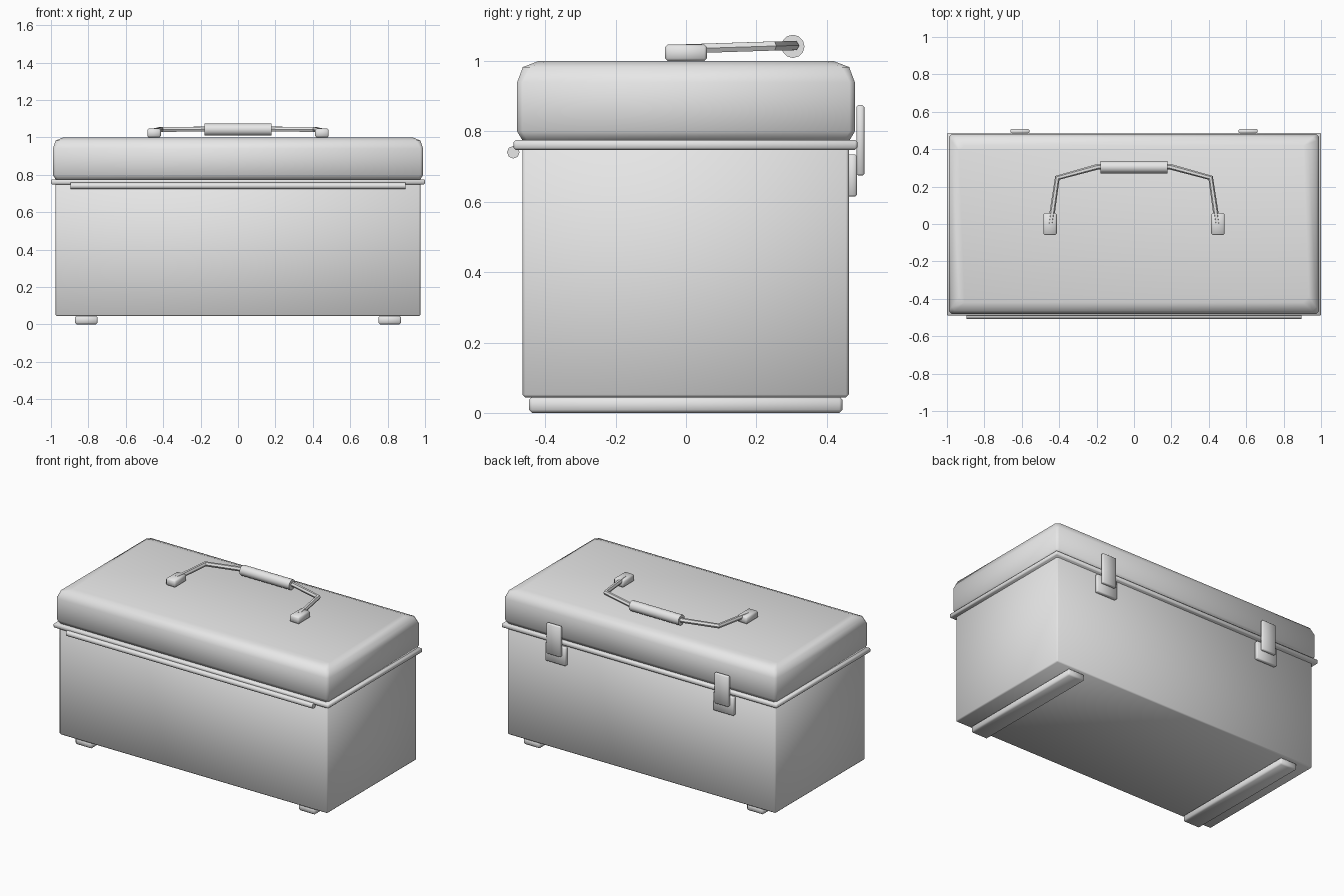
import bpy, bmesh, math
from mathutils import Matrix

if "Cube" in bpy.data.objects:
    bpy.data.objects.remove(bpy.data.objects["Cube"])

grey = bpy.data.materials.new("plain grey")
grey.diffuse_color = (0.8, 0.8, 0.8, 1)
grey.use_nodes = True
grey.node_tree.nodes["Principled BSDF"].inputs["Base Color"].default_value = grey.diffuse_color


def finish(bm, name, angle):
    bmesh.ops.recalc_face_normals(bm, faces=bm.faces)
    me = bpy.data.meshes.new(name)
    bm.to_mesh(me)
    bm.free()
    me.materials.append(grey)
    ob = bpy.data.objects.new(name, me)
    bpy.context.collection.objects.link(ob)
    smooth(ob, angle)
    return ob


def smooth(ob, angle):
    bpy.ops.object.select_all(action='DESELECT')
    ob.select_set(True)
    bpy.context.view_layer.objects.active = ob
    bpy.ops.object.shade_smooth_by_angle(angle=math.radians(angle))


def box(name, x, y, z, bevel):
    """Chamfered box from (min, max) pairs."""
    bm = bmesh.new()
    bmesh.ops.create_cube(bm, size=1)
    for v in bm.verts:
        for i, (lo, hi) in enumerate((x, y, z)):
            v.co[i] = lo if v.co[i] < 0 else hi
    bmesh.ops.bevel(bm, geom=bm.edges[:], offset=bevel, segments=1, affect='EDGES')
    return finish(bm, name, 60)


def rod_x(name, half, y, z, r, sides):
    """Cylinder along x."""
    bm = bmesh.new()
    m = Matrix.Translation((0, y, z)) @ Matrix.Rotation(math.pi / 2, 4, 'Y')
    bmesh.ops.create_cone(bm, cap_ends=True, segments=sides, radius1=r, radius2=r,
                          depth=2 * half, matrix=m)
    return finish(bm, name, 50)


# Main case and the rim under the lid
box("body", (-0.975, 0.975), (-0.465, 0.463), (0.044, 0.76), 0.008)
box("rim", (-1.0, 1.0), (-0.49, 0.487), (0.748, 0.776), 0.006)

# Lid: stacked chamfered rectangles, rounded over at the top
bm = bmesh.new()
rings = []
for z, hx, hy, c in ((0.77, 0.972, 0.462, 0.015), (0.80, 0.99, 0.48, 0.015),
                     (0.94, 0.99, 0.48, 0.015), (0.983, 0.975, 0.464, 0.02),
                     (1.0, 0.935, 0.42, 0.03)):
    pts = [(hx, hy - c), (hx - c, hy), (c - hx, hy), (-hx, hy - c),
           (-hx, c - hy), (c - hx, -hy), (hx - c, -hy), (hx, c - hy)]
    rings.append([bm.verts.new((px, py, z)) for px, py in pts])
for a, b in zip(rings, rings[1:]):
    for i in range(8):
        j = (i + 1) % 8
        bm.faces.new((a[i], a[j], b[j], b[i]))
bm.faces.new(rings[0])
bm.faces.new(rings[-1])
finish(bm, "lid", 60)

# Hinge bar along the front
rod_x("hinge", 0.895, -0.491, 0.741, 0.018, 8)

# Feet, latches and handle mounts, mirrored left and right
for s, side in ((-1, "left"), (1, "right")):
    def span(c, w):
        return (s * c - w / 2, s * c + w / 2)
    box("foot_" + side, span(0.811, 0.122), (-0.447, 0.445), (0.0, 0.046), 0.009)
    box("latch_plate_" + side, span(0.61, 0.15), (0.46, 0.486), (0.615, 0.735), 0.005)
    box("latch_clasp_" + side, span(0.61, 0.102), (0.485, 0.507), (0.675, 0.875), 0.005)
    box("handle_mount_" + side, span(0.449, 0.072), (-0.06, 0.06), (1.0, 1.047), 0.008)

# Handle bar lying back over the lid
cu = bpy.data.curves.new("handle_bar", 'CURVE')
cu.dimensions = '3D'
cu.bevel_depth = 0.015
cu.bevel_resolution = 1
cu.use_fill_caps = True
half = [(-0.446, 0.0, 1.035), (-0.41, 0.247, 1.043), (-0.19, 0.307, 1.044)]
path = half + [(-x, y, z) for x, y, z in reversed(half)]
sp = cu.splines.new('POLY')
sp.points.add(len(path) - 1)
for p, co in zip(sp.points, path):
    p.co = (*co, 1)
cu.materials.append(grey)
bar = bpy.data.objects.new("handle_bar", cu)
bpy.context.collection.objects.link(bar)
bpy.ops.object.select_all(action='DESELECT')
bar.select_set(True)
bpy.context.view_layer.objects.active = bar
bpy.ops.object.convert(target='MESH')
smooth(bpy.context.view_layer.objects.active, 40)

# Grip
rod_x("handle_grip", 0.18, 0.304, 1.042, 0.033, 12)
